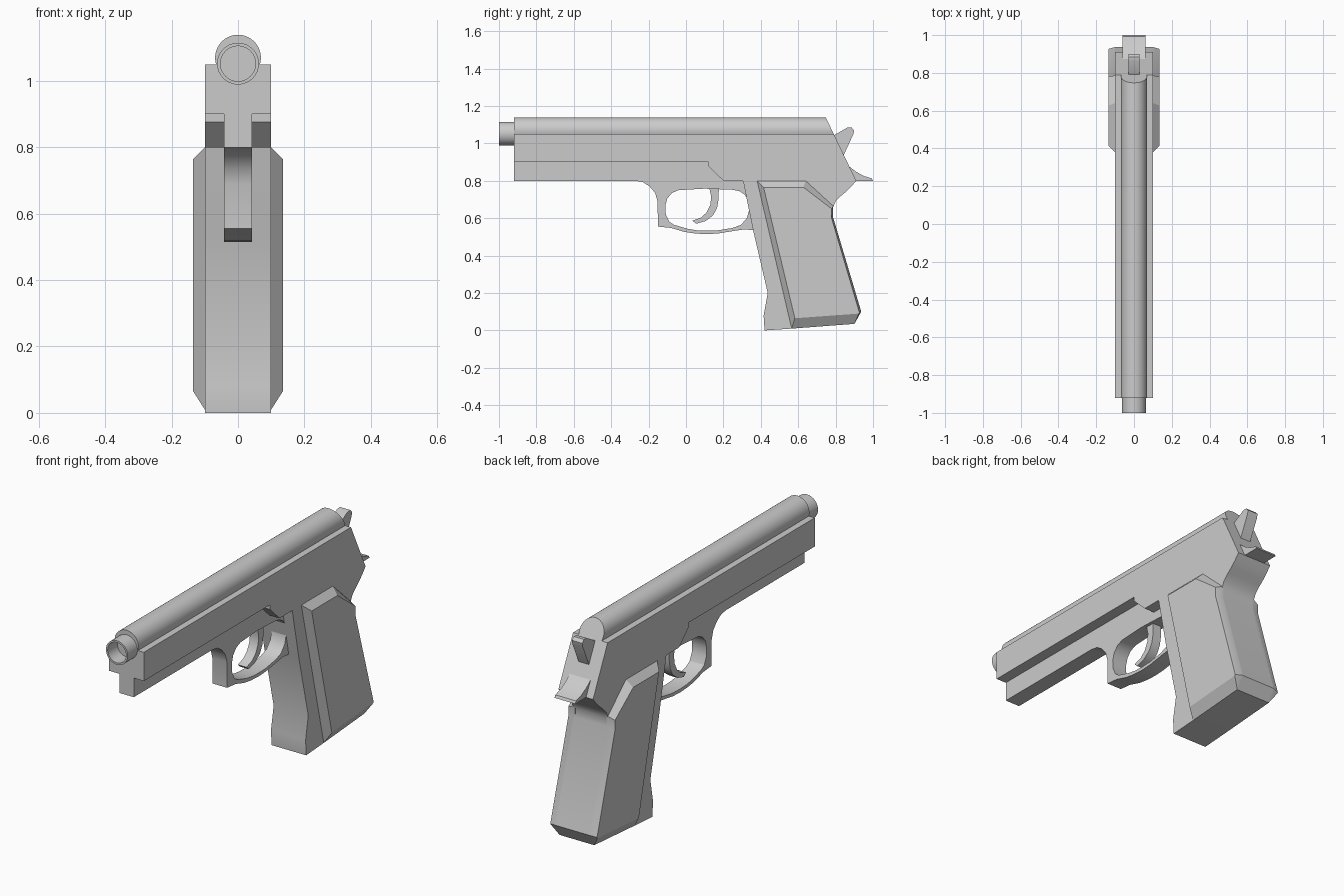
import bpy, bmesh, math

if "Cube" in bpy.data.objects:
    bpy.data.objects.remove(bpy.data.objects["Cube"])

def finish(obj):
    """Weld, fix normals and smooth shallow edges."""
    bm = bmesh.new()
    bm.from_mesh(obj.data)
    bmesh.ops.remove_doubles(bm, verts=bm.verts, dist=1e-5)
    bmesh.ops.recalc_face_normals(bm, faces=bm.faces)
    bm.to_mesh(obj.data)
    bm.free()
    bpy.ops.object.select_all(action='DESELECT')
    obj.select_set(True)
    bpy.context.view_layer.objects.active = obj
    bpy.ops.object.shade_smooth_by_angle(angle=math.radians(30))

def plate(name, half_width, *loops):
    """Side profile(s) in (y, z), extruded along x; further loops are holes."""
    cu = bpy.data.curves.new(name, 'CURVE')
    cu.dimensions = '2D'
    cu.fill_mode = 'BOTH'
    cu.extrude = half_width
    for loop in loops:
        s = cu.splines.new('POLY')
        s.points.add(len(loop) - 1)
        for p, (y, z) in zip(s.points, loop):
            p.co = (y, z, 0, 1)
        s.use_cyclic_u = True
    obj = bpy.data.objects.new(name, cu)
    bpy.context.collection.objects.link(obj)
    obj.rotation_euler = (math.pi / 2, 0, math.pi / 2)
    bpy.ops.object.select_all(action='DESELECT')
    obj.select_set(True)
    bpy.context.view_layer.objects.active = obj
    bpy.ops.object.convert(target='MESH')
    finish(bpy.context.view_layer.objects.active)

def loft(name, rings, cap=True):
    """Join equal-length rings of 3D points; optionally cap both ends."""
    bm = bmesh.new()
    vs = [[bm.verts.new(p) for p in r] for r in rings]
    n = len(rings[0])
    for a, b in zip(vs, vs[1:]):
        for i in range(n):
            j = (i + 1) % n
            bm.faces.new((a[i], a[j], b[j], b[i]))
    if cap:
        bm.faces.new(vs[0])
        bm.faces.new(vs[-1])
    me = bpy.data.meshes.new(name)
    bm.to_mesh(me)
    bm.free()
    obj = bpy.data.objects.new(name, me)
    bpy.context.collection.objects.link(obj)
    finish(obj)

# main body: slide sides and grip core
plate("body", 0.1, [
    (-0.92, 0.9), (0.12, 0.9), (0.12, 0.877), (0.2, 0.8), (0.305, 0.8),
    (0.36, 0.53), (0.437, 0.2), (0.415, 0.08), (0.42, 0), (0.57, 0.01),
    (0.9, 0.035), (0.937, 0.1), (0.785, 0.61), (0.785, 0.655), (0.8, 0.69),
    (0.83, 0.72), (0.86, 0.745), (0.885, 0.77), (0.91, 0.8), (0.79, 1.05),
    (-0.92, 1.05)])

# rounded slide top, with slanted rear end
arc = []
for i in range(25):
    a = math.radians(-17 + 214 * i / 24)
    arc.append((0.069 * math.cos(a), 1.07 + 0.069 * math.sin(a)))
loft("slide_top", [[(x, -0.92, z) for x, z in arc],
                   [(x, 0.79 - 0.48 * (z - 1.05), z) for x, z in arc]])

# hollow barrel muzzle
loft("barrel", [[(r * math.cos(t * math.pi / 16), y, 1.052 + r * math.sin(t * math.pi / 16))
                 for t in range(32)]
                for r, y in ((0.063, -0.9), (0.063, -1), (0.053, -1), (0.053, -0.9))],
     cap=False)

# narrow lower rail with trigger guard
plate("rail_and_guard", 0.042, [
    (-0.92, 0.9), (-0.92, 0.8), (-0.27, 0.8), (-0.23, 0.793), (-0.195, 0.77),
    (-0.165, 0.735), (-0.152, 0.69), (-0.15, 0.555), (-0.08, 0.548), (-0.01, 0.527),
    (0.05, 0.518), (0.11, 0.515), (0.17, 0.518), (0.25, 0.531), (0.31, 0.54),
    (0.38, 0.535), (0.38, 0.9)],
    [(-0.04, 0.75), (-0.075, 0.735), (-0.1, 0.705), (-0.111, 0.665), (-0.108, 0.62),
     (-0.09, 0.582), (-0.065, 0.565), (0.01, 0.543), (0.06, 0.535), (0.11, 0.533),
     (0.17, 0.535), (0.25, 0.548), (0.295, 0.565), (0.325, 0.6), (0.338, 0.645),
     (0.335, 0.69), (0.315, 0.725), (0.285, 0.745), (0.25, 0.752), (0.1, 0.758)])

# trigger
plate("trigger", 0.025, [
    (0.12, 0.78), (0.176, 0.78), (0.174, 0.7), (0.166, 0.655), (0.145, 0.615),
    (0.105, 0.585), (0.053, 0.57), (0.035, 0.587), (0.08, 0.603), (0.11, 0.63),
    (0.13, 0.67), (0.135, 0.715)])

# hammer
plate("hammer", 0.03, [
    (0.74, 1.02), (0.785, 1.04), (0.862, 1.084), (0.885, 1.085), (0.899, 1.07),
    (0.895, 1.05), (0.84, 0.93), (0.78, 0.93)])

# rear tang above the grip
plate("tang", 0.06, [
    (0.8, 0.91), (0.842, 0.91), (0.875, 0.875), (0.91, 0.848), (0.95, 0.826),
    (0.993, 0.813), (1.0, 0.8), (0.87, 0.8)])

# bevelled grip panels
base = [(0.38, 0.8), (0.64, 0.8), (0.787, 0.665), (0.785, 0.61),
        (0.937, 0.1), (0.9, 0.035), (0.565, 0.01)]
face = [(0.415, 0.765), (0.628, 0.765), (0.779, 0.65), (0.777, 0.605),
        (0.927, 0.095), (0.924, 0.09), (0.582, 0.065)]
for side, s in (("left", -1), ("right", 1)):
    loft("grip_panel_" + side, [[(s * 0.09, y, z) for y, z in base],
                                [(s * 0.1, y, z) for y, z in base],
                                [(s * 0.135, y, z) for y, z in face]])
